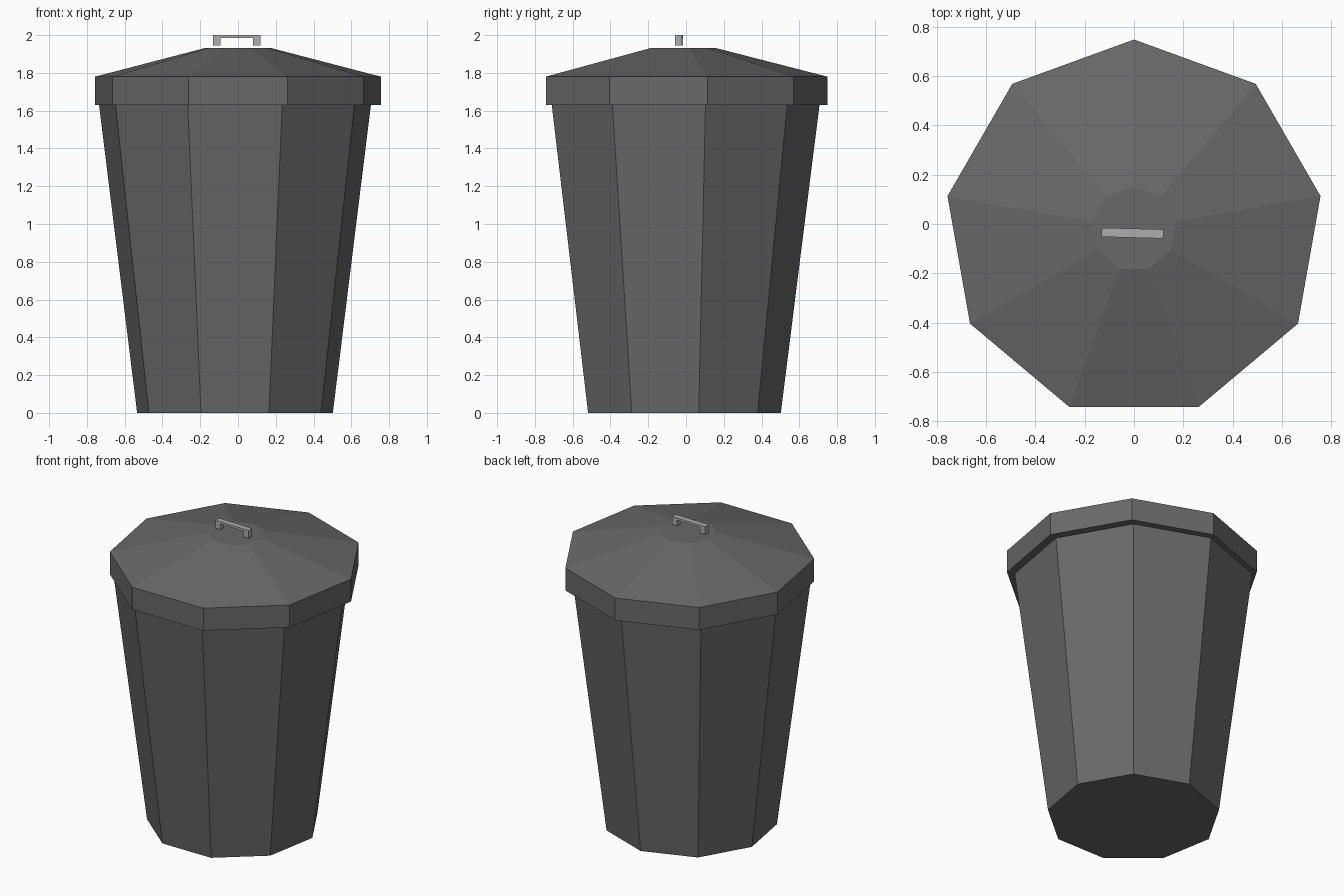
import bpy, bmesh, math
from mathutils import Matrix

if "Cube" in bpy.data.objects:
    bpy.data.objects.remove(bpy.data.objects["Cube"])

SIDES = 9


def material(name, v):
    m = bpy.data.materials.new(name)
    m.diffuse_color = (v, v, v, 1)
    m.use_nodes = True
    m.node_tree.nodes["Principled BSDF"].inputs["Base Color"].default_value = m.diffuse_color
    return m


def add_object(name, bm, mat):
    bmesh.ops.recalc_face_normals(bm, faces=bm.faces)
    mesh = bpy.data.meshes.new(name)
    bm.to_mesh(mesh)
    bm.free()
    mesh.materials.append(mat)
    obj = bpy.data.objects.new(name, mesh)
    bpy.context.collection.objects.link(obj)
    return obj


def lathe(name, profile, centre, mat):
    """Closed nine-sided solid from (radius, z) rings, one corner facing +y."""
    bm = bmesh.new()
    rings = []
    for r, z in profile:
        ring = []
        for i in range(SIDES):
            a = math.pi / 2 + i * math.tau / SIDES
            ring.append(bm.verts.new((centre[0] + r * math.cos(a),
                                      centre[1] + r * math.sin(a), z)))
        rings.append(ring)
    for lo, hi in zip(rings, rings[1:]):
        for i in range(SIDES):
            j = (i + 1) % SIDES
            bm.faces.new((lo[i], lo[j], hi[j], hi[i]))
    bm.faces.new(rings[0])
    bm.faces.new(rings[-1])
    return add_object(name, bm, mat)


dark = material("dark_grey", 0.14)
light = material("light_grey", 0.42)

# Tapered bin body, its top just tucked into the lid
lathe("bin_body", [(0.526, 0), (0.732, 1.64)], (-0.016, -0.024), dark)

# Lid: upright rim, sloped cover, small flat top
lathe("lid", [(0.768, 1.63), (0.768, 1.78), (0.172, 1.933)], (0, -0.02), dark)

# Handle: U-shaped profile extruded in depth, turned slightly
half, leg, depth = 0.125, 0.038, 0.037
z0, z1, z2 = 1.946, 1.985, 2.0
profile = [(-half, z0), (-half + leg, z0), (-half + leg, z1), (half - leg, z1),
           (half - leg, z0), (half, z0), (half, z2), (-half, z2)]
bm = bmesh.new()
face = bm.faces.new([bm.verts.new((x, -depth / 2, z)) for x, z in profile])
ext = bmesh.ops.extrude_face_region(bm, geom=[face])
bmesh.ops.translate(bm, vec=(0, depth, 0),
                    verts=[v for v in ext["geom"] if isinstance(v, bmesh.types.BMVert)])
bmesh.ops.transform(bm, verts=bm.verts, matrix=Matrix.Translation((-0.006, -0.037, 0))
                    @ Matrix.Rotation(math.radians(-1.5), 4, 'Z'))
add_object("lid_handle", bm, light)
